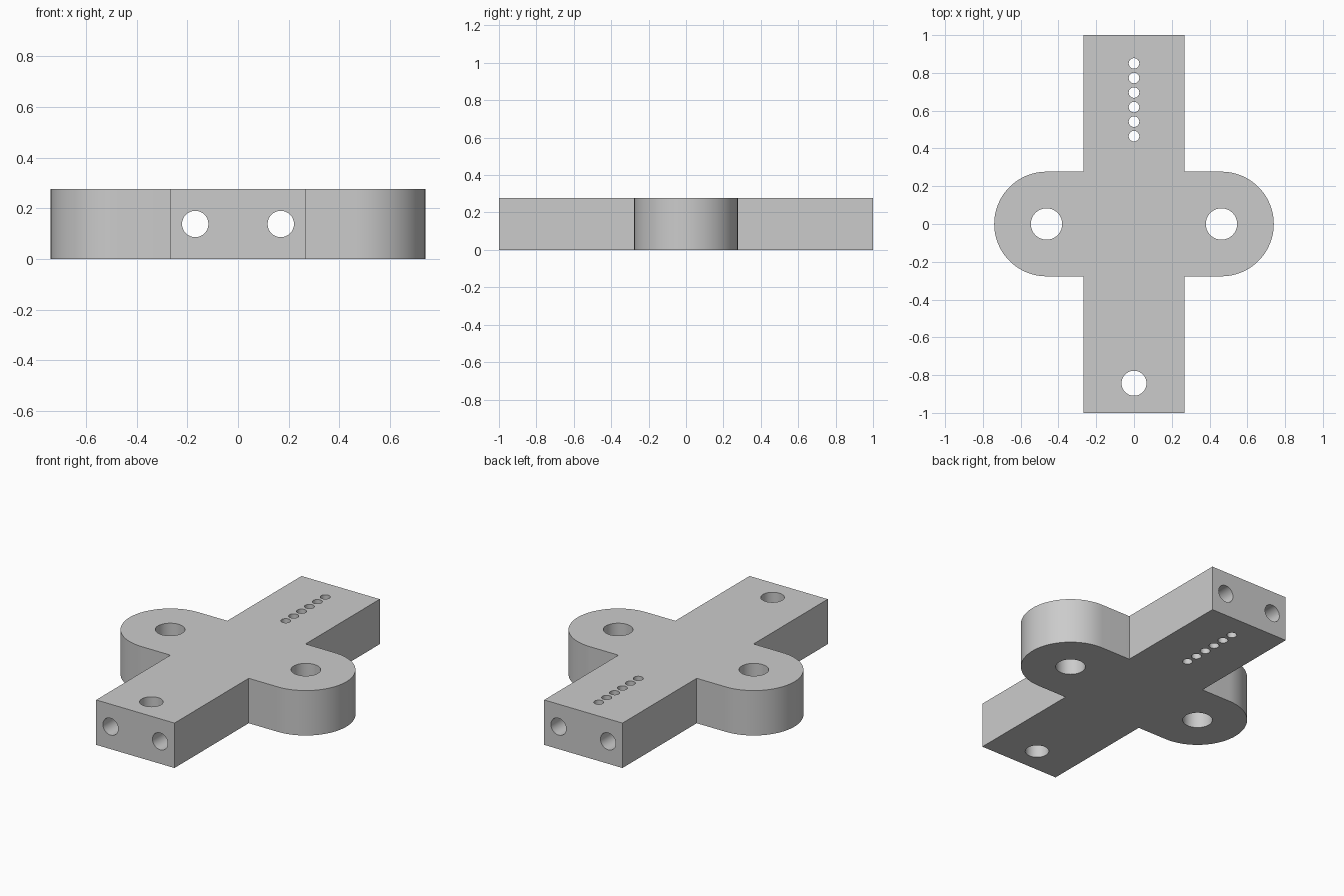
import bpy, bmesh, math
from mathutils import Matrix, Vector

HEIGHT = 0.277
HALF_WIDTH = 0.267
LOBE_X, LOBE_R = 0.463, 0.277

cube = bpy.data.objects.get("Cube")
if cube:
    bpy.data.objects.remove(cube, do_unlink=True)

grey = bpy.data.materials.new("plain_grey")
grey.use_nodes = True
grey.diffuse_color = (0.6, 0.6, 0.6, 1)
grey.node_tree.nodes["Principled BSDF"].inputs["Base Color"].default_value = grey.diffuse_color


def make_object(name, bm):
    bmesh.ops.recalc_face_normals(bm, faces=bm.faces)
    mesh = bpy.data.meshes.new(name)
    bm.to_mesh(mesh)
    bm.free()
    mesh.materials.append(grey)
    obj = bpy.data.objects.new(name, mesh)
    bpy.context.collection.objects.link(obj)
    return obj


# Cross-shaped block: a long bar with a rounded lobe on each side
steps = 48
right_side = [(HALF_WIDTH, -1), (HALF_WIDTH, -LOBE_R)]
for i in range(steps + 1):
    a = math.pi * (i / steps - 0.5)
    right_side.append((LOBE_X + LOBE_R * math.cos(a), LOBE_R * math.sin(a)))
right_side += [(HALF_WIDTH, LOBE_R), (HALF_WIDTH, 1)]
outline = right_side + [(-x, y) for x, y in reversed(right_side)]

bm = bmesh.new()
base = bm.faces.new([bm.verts.new((x, y, 0)) for x, y in outline])
top = bmesh.ops.extrude_face_region(bm, geom=[base], use_keep_orig=True)
bmesh.ops.translate(bm, vec=(0, 0, HEIGHT),
                    verts=[v for v in top["geom"] if isinstance(v, bmesh.types.BMVert)])
block = make_object("cross_block", bm)

# Hole cutters
bm = bmesh.new()


def add_bore(centre, radius, length, turn=Matrix()):
    bmesh.ops.create_cone(bm, cap_ends=True, segments=48, radius1=radius, radius2=radius,
                          depth=length, matrix=Matrix.Translation(Vector(centre)) @ turn)


mid = HEIGHT / 2
along_y = Matrix.Rotation(math.pi / 2, 4, "X")
for side in (-1, 1):
    add_bore((side * LOBE_X, 0, mid), 0.083, 1)           # lobe holes
    add_bore((side * 0.169, 0, mid), 0.052, 3, along_y)   # lengthwise bores
add_bore((0, -0.843, mid), 0.066, 1)                      # front hole
for i in range(6):
    add_bore((0, 0.465 + i * 0.077, mid), 0.028, 1)       # row of small holes
cutter = make_object("hole_cutter", bm)

cut = block.modifiers.new("holes", "BOOLEAN")
cut.operation = "DIFFERENCE"
cut.solver = "EXACT"
cut.object = cutter

# Apply the cut, then smooth the curved walls
for obj in bpy.context.selected_objects:
    obj.select_set(False)
bpy.context.view_layer.objects.active = block
block.select_set(True)
bpy.ops.object.modifier_apply(modifier=cut.name)
bpy.data.objects.remove(cutter, do_unlink=True)
bpy.ops.object.shade_smooth_by_angle(angle=math.radians(30))
